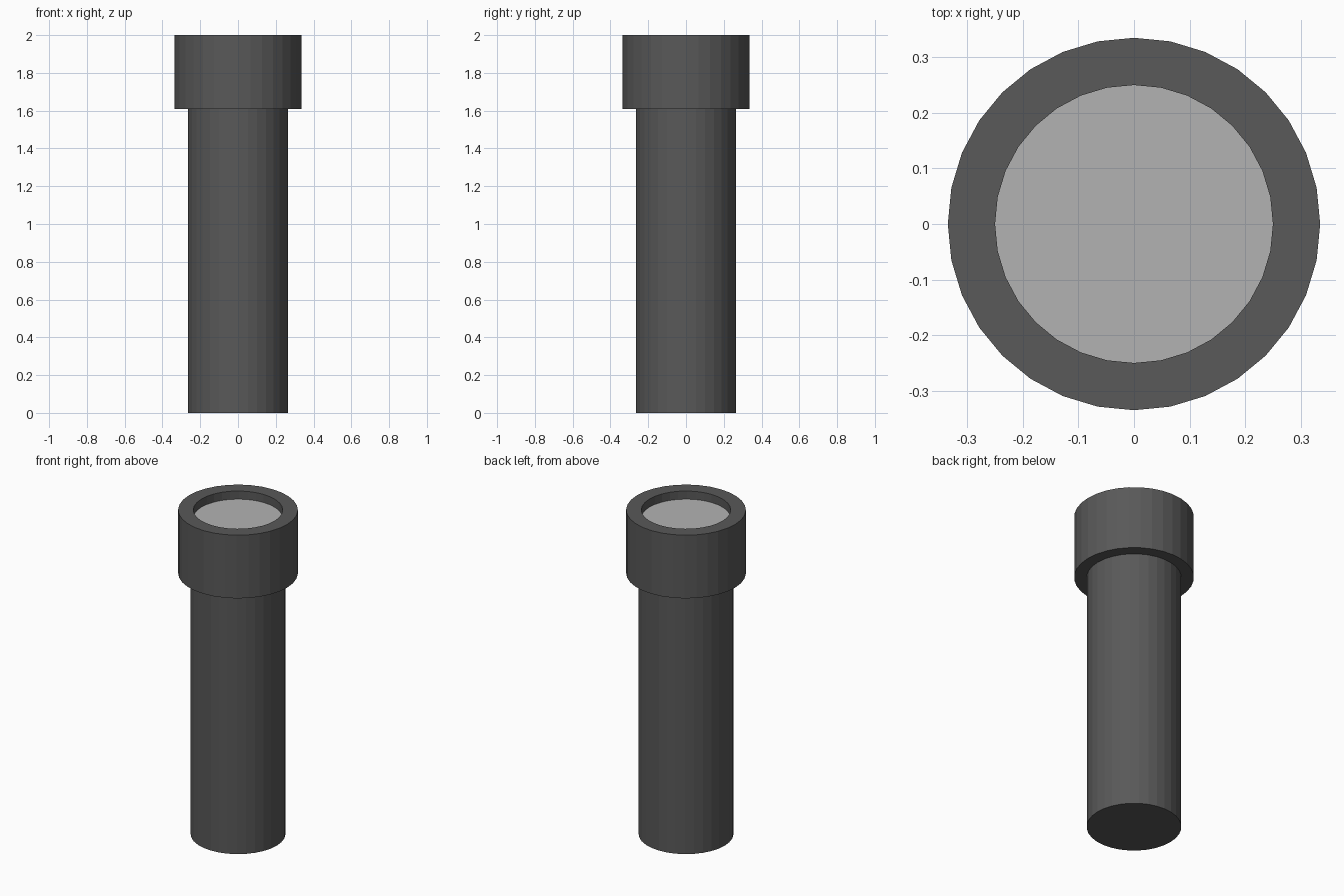
import bpy, bmesh
from math import cos, sin, tau

if "Cube" in bpy.data.objects:
    bpy.data.objects.remove(bpy.data.objects["Cube"])

SIDES = 32


def material(name, grey):
    mat = bpy.data.materials.new(name)
    mat.diffuse_color = (grey, grey, grey, 1)
    mat.use_nodes = True
    mat.node_tree.nodes["Principled BSDF"].inputs["Base Color"].default_value = mat.diffuse_color
    return mat


def lathe(name, profile, mat):
    """Spin (radius, z) points around z; radius 0 becomes a single cap face."""
    bm = bmesh.new()
    rings = [[bm.verts.new((r * cos(tau * i / SIDES), r * sin(tau * i / SIDES), z))
              for i in range(SIDES)] for r, z in profile]
    for low, high in zip(rings, rings[1:]):
        for i in range(SIDES):
            j = (i + 1) % SIDES
            bm.faces.new((low[i], low[j], high[j], high[i]))
    bm.faces.new(rings[0][::-1])
    bm.faces.new(rings[-1])
    bmesh.ops.recalc_face_normals(bm, faces=bm.faces)
    mesh = bpy.data.meshes.new(name)
    bm.to_mesh(mesh)
    bm.free()
    mesh.materials.append(mat)
    obj = bpy.data.objects.new(name, mesh)
    bpy.context.collection.objects.link(obj)
    return obj


casing = material("dark_casing", 0.1)
glass = material("pale_lens", 0.45)

# Casing: slim handle, wider head, and a shallow recess in the top
lathe("casing", [(0.265, 0), (0.265, 1.61), (0.335, 1.61), (0.335, 2.0),
                 (0.25, 2.0), (0.25, 1.94)], casing)

# Lens: thin disc sitting in the recess
lathe("lens", [(0.25, 1.94), (0.25, 1.95)], glass)
